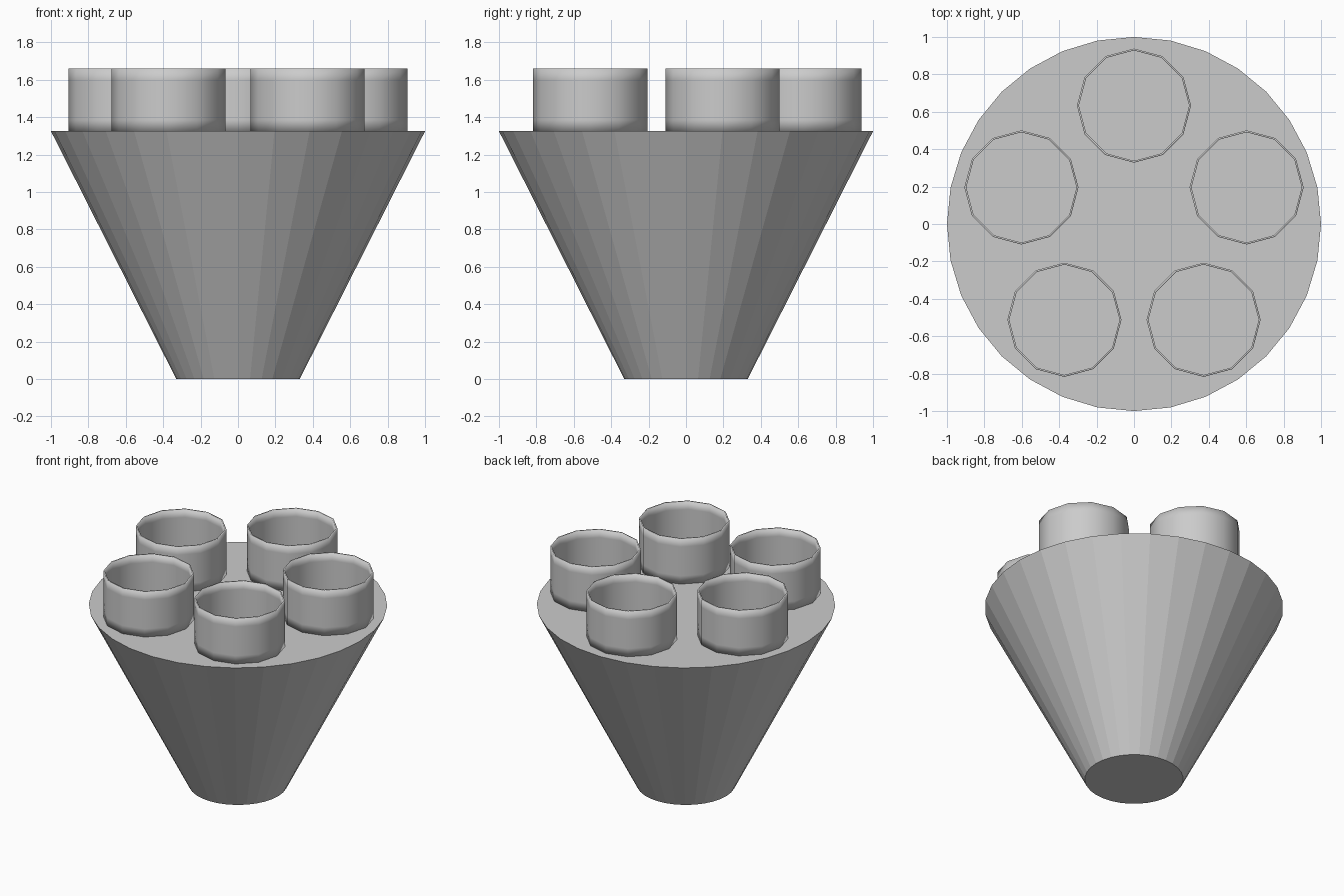
import bpy, bmesh, math

if "Cube" in bpy.data.objects:
    bpy.data.objects.remove(bpy.data.objects["Cube"])

grey = bpy.data.materials.new("light_grey")
grey.diffuse_color = (0.6, 0.6, 0.6, 1)
grey.use_nodes = True
grey.node_tree.nodes["Principled BSDF"].inputs["Base Color"].default_value = grey.diffuse_color

CONE_TOP, CUP_TOP = 1.325, 1.66


def finish(bm, name, smooth):
    bmesh.ops.recalc_face_normals(bm, faces=bm.faces)
    for f in bm.faces:
        f.smooth = smooth
    mesh = bpy.data.meshes.new(name)
    bm.to_mesh(mesh)
    bm.free()
    mesh.materials.append(grey)
    obj = bpy.data.objects.new(name, mesh)
    bpy.context.collection.objects.link(obj)
    return obj


# Flat-faced tapered base, wide at the top
bm = bmesh.new()
bmesh.ops.create_cone(bm, cap_ends=True, segments=32, radius1=0.33, radius2=1.0, depth=CONE_TOP)
bmesh.ops.translate(bm, verts=bm.verts, vec=(0, 0, CONE_TOP / 2))
finish(bm, "tapered_base", False)


# Thin-walled twelve-sided cup with support loops near its rims
def cup(name, x, y):
    outer, inner, loop = 0.305, 0.295, 0.06
    profile = [(outer, CONE_TOP), (outer, CONE_TOP + loop), (outer, CUP_TOP - loop), (outer, CUP_TOP),
               (inner, CUP_TOP), (inner, CUP_TOP - loop), (inner, CONE_TOP + loop), (inner, CONE_TOP)]
    bm = bmesh.new()
    rings = []
    for r, z in profile:
        rings.append([bm.verts.new((r * math.cos(i * math.pi / 6), r * math.sin(i * math.pi / 6), z))
                      for i in range(12)])
    for k, a in enumerate(rings):
        b = rings[(k + 1) % len(rings)]
        for i in range(12):
            j = (i + 1) % 12
            bm.faces.new((a[i], a[j], b[j], b[i]))
    finish(bm, name, True).location = (x, y, 0)


# Five cups evenly spaced around the top
for n in range(5):
    angle = math.pi / 2 + n * math.tau / 5
    cup(f"cup_{n + 1}", 0.633 * math.cos(angle), 0.633 * math.sin(angle))
